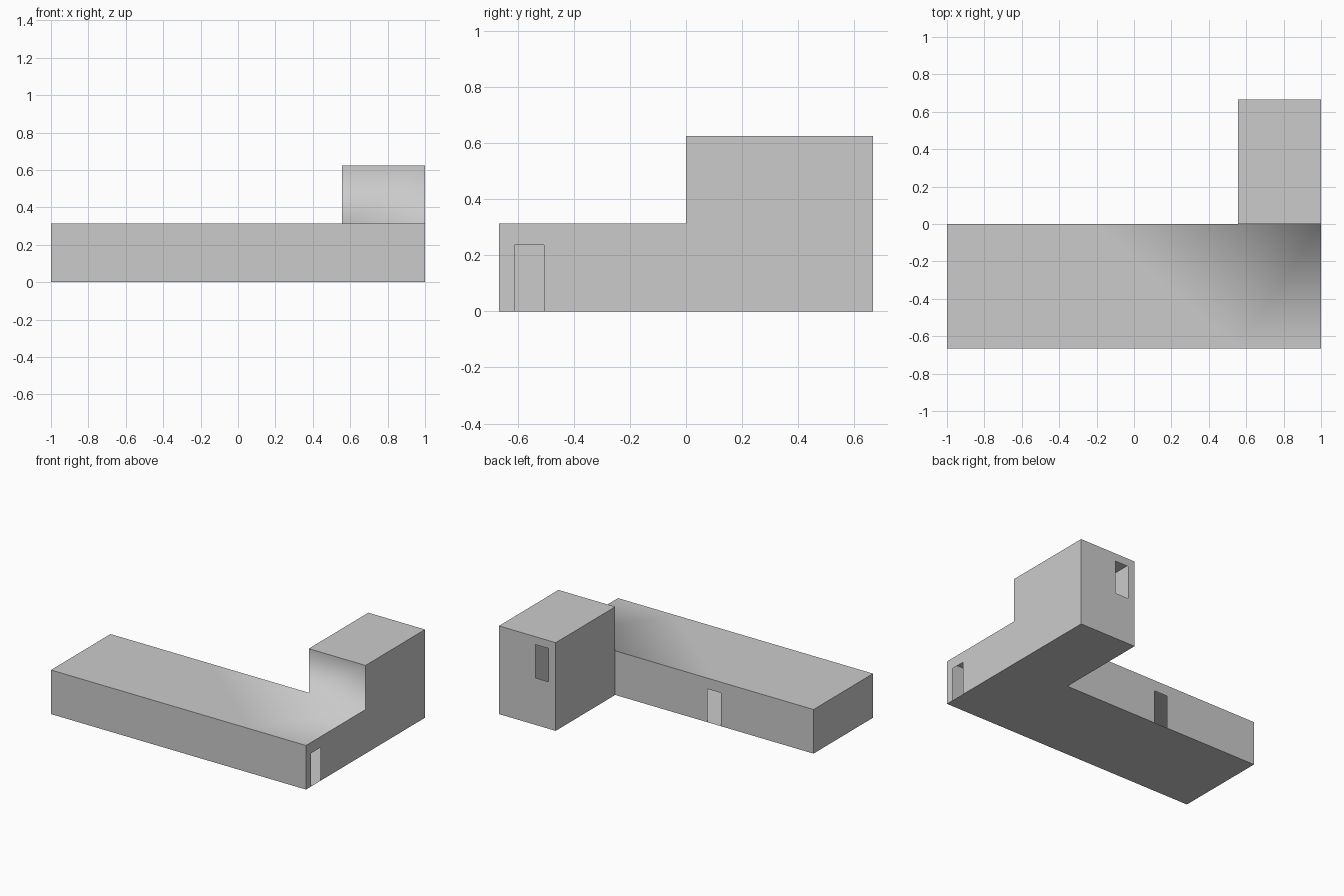
import bpy, bmesh
from mathutils import Vector

if "Cube" in bpy.data.objects:
    bpy.data.objects.remove(bpy.data.objects["Cube"])

D = 2 / 3            # half depth of the whole plan
X = 0.555            # inner corner of the L-shaped plan
LOW, HIGH = 0.3125, 0.625
DOOR_W, DOOR_H = 0.105, 0.236

bm = bmesh.new()


def face(points, smooth=False):
    f = bm.faces.new([bm.verts.new(p) for p in points])
    f.smooth = smooth


def wall(start, end, height, door=None, base=0.0, smooth=False):
    """Thin wall running counter-clockwise in plan; door = (offset, sill)."""
    a, b = Vector((*start, 0)), Vector((*end, 0))
    length = (b - a).length
    us, zs, hole = [0, length], [base, height], None
    if door:
        off, sill = door
        hole = (off, sill)
        us = [0, off, off + DOOR_W, length]
        zs = sorted({0, sill, sill + DOOR_H, height})
    for u0, u1 in zip(us, us[1:]):
        for z0, z1 in zip(zs, zs[1:]):
            if (u0, z0) == hole:
                continue
            p, q = a.lerp(b, u0 / length), a.lerp(b, u1 / length)
            face([(p.x, p.y, z0), (q.x, q.y, z0),
                  (q.x, q.y, z1), (p.x, p.y, z1)], smooth)


# Outer walls, going round the plan
wall((-1, -D), (1, -D), LOW)
wall((1, -D), (1, 0), LOW, door=(0.055, 0))
wall((1, 0), (1, D), HIGH)
wall((1, D), (X, D), HIGH, door=(0.285, 0.333))
wall((X, D), (X, 0), HIGH)
wall((X, 0), (-1, 0), LOW, door=((X + 1 - DOOR_W) / 2, 0))
wall((-1, 0), (-1, -D), LOW)

# Tower front above the low roof, shaded softly into it
wall((X, 0), (1, 0), HIGH, base=LOW, smooth=True)

# Low roof
M = (X - 1) / 2
face([(-1, -D, LOW), (X, -D, LOW), (M, 0, LOW), (-1, 0, LOW)], True)
face([(X, -D, LOW), (X, 0, LOW), (M, 0, LOW)], True)
face([(X, -D, LOW), (1, -D, LOW), (1, 0, LOW), (X, 0, LOW)], True)

# Tower roof
face([(X, 0, HIGH), (1, 0, HIGH), (1, D, HIGH), (X, D, HIGH)])

# Floor
face([(-1, -D, 0), (-1, 0, 0), (X, 0, 0), (X, -D, 0)])
face([(X, -D, 0), (X, 0, 0), (1, 0, 0), (1, -D, 0)])
face([(X, 0, 0), (X, D, 0), (1, D, 0), (1, 0, 0)])

bmesh.ops.remove_doubles(bm, verts=bm.verts, dist=1e-4)
mesh = bpy.data.meshes.new("building_shell")
bm.to_mesh(mesh)
bm.free()
building = bpy.data.objects.new("building_shell", mesh)
bpy.context.collection.objects.link(building)
